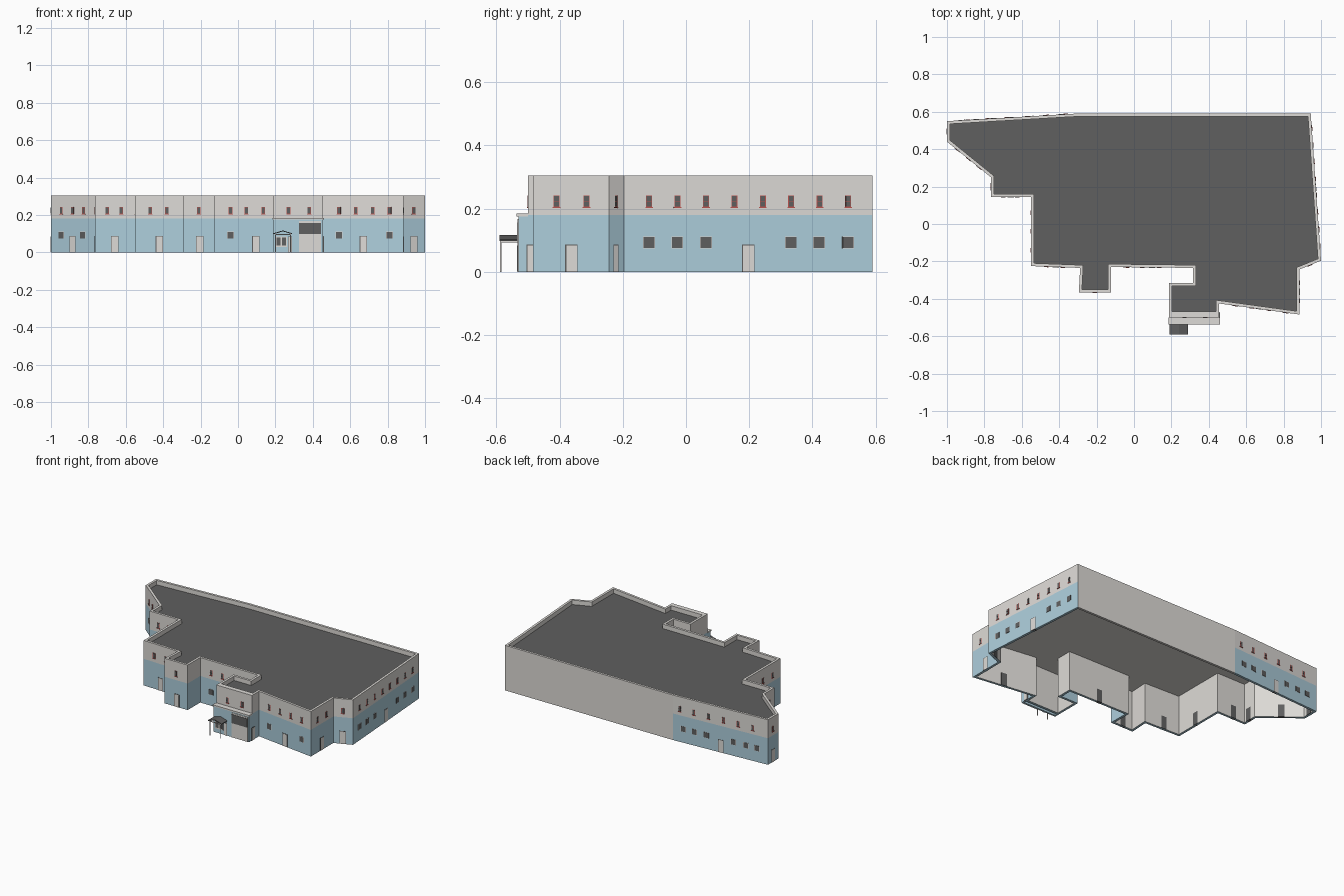
import bpy, bmesh
from mathutils import Vector, Matrix

cube = bpy.data.objects.get("Cube")
if cube:
    bpy.data.objects.remove(cube, do_unlink=True)


def material(name, color):
    m = bpy.data.materials.new(name)
    m.use_nodes = True
    m.diffuse_color = (*color, 1)
    m.node_tree.nodes["Principled BSDF"].inputs["Base Color"].default_value = (*color, 1)
    return m


BEIGE = material("beige render", (0.73, 0.71, 0.68))
BLUE = material("pale blue render", (0.42, 0.62, 0.72))
DARK = material("dark grey", (0.115, 0.115, 0.115))
RED = material("red frame", (0.50, 0.09, 0.08))

TOP, BAND, ROOF, THICK = 0.305, 0.18, 0.275, 0.016


def make_object(name, bm, mats):
    mesh = bpy.data.meshes.new(name)
    bm.to_mesh(mesh)
    bm.free()
    for m in mats:
        mesh.materials.append(m)
    ob = bpy.data.objects.new(name, mesh)
    bpy.context.collection.objects.link(ob)
    return ob


def add_box(bm, lo, hi, frame=Matrix(), index=0):
    """Box between two corners, in the space of a wall frame."""
    lo, hi = Vector(lo), Vector(hi)
    m = frame @ Matrix.Translation((lo + hi) / 2) @ Matrix.Diagonal((*(hi - lo), 1))
    for v in bmesh.ops.create_cube(bm, size=1, matrix=m)["verts"]:
        for f in v.link_faces:
            f.material_index = index


def box_object(name, lo, hi, mat):
    bm = bmesh.new()
    add_box(bm, lo, hi)
    return make_object(name, bm, [mat])


# Building outline, clockwise from the back corner
OUTLINE = [Vector(p) for p in (
    (-1, .55), (-.315, .59), (.945, .59), (1, -.196), (.885, -.243), (.885, -.484),
    (.455, -.425), (.455, -.5), (.187, -.5), (.187, -.315), (.315, -.315),
    (.315, -.235), (-.122, -.23), (-.122, -.365), (-.295, -.365), (-.288, -.235),
    (-.55, -.225), (-.55, .145), (-.765, .145), (-.765, .25), (-1, .44))]
(BACK_ANGLED, BACK, EAST, EAST_CUT, SIDE, FRONT_EAST, _, ENTRANCE) = range(8)
(FRONT_MID, BUMP, FRONT_WEST, WEST, STEP_FRONT, STEP_SIDE, DIAGONAL, WEST_END) = (
    11, 13, 15, 16, 17, 18, 19, 20)
COUNT = len(OUTLINE)


def wall_ends(i):
    return OUTLINE[i], OUTLINE[(i + 1) % COUNT]


def outward(i):
    a, b = wall_ends(i)
    d = (b - a).normalized()
    return Vector((-d.y, d.x))


def inset_point(i):
    n1, n2 = outward(i - 1 if i else COUNT - 1), outward(i)
    return OUTLINE[i] - (n1 + n2) * THICK / (1 + n1.dot(n2))


# Outer walls with parapet: profile swept round the outline
inner = [inset_point(i) for i in range(COUNT)]
bm = bmesh.new()
profile = [(OUTLINE, 0), (OUTLINE, BAND), (OUTLINE, TOP), (inner, TOP), (inner, 0)]
rings = [[bm.verts.new((p.x, p.y, z)) for p in loop] for loop, z in profile]
for r in range(len(rings)):
    low, high = rings[r], rings[(r + 1) % len(rings)]
    for i in range(COUNT):
        j = (i + 1) % COUNT
        face = bm.faces.new((low[i], low[j], high[j], high[i]))
        face.material_index = 1 if r in (0, 4) and i != BACK else 0
bmesh.ops.recalc_face_normals(bm, faces=bm.faces)
make_object("outer_walls", bm, [BEIGE, BLUE])


def deck(name, z, points, mat):
    """Flat concave sheet filling the inside of the walls."""
    bm = bmesh.new()
    face = bm.faces.new([bm.verts.new((p.x, p.y, z)) for p in points])
    face.normal_update()
    bmesh.ops.triangulate(bm, faces=[face])
    make_object(name, bm, [mat])


# Dark roof covering above a pale ceiling
deck("flat_roof", ROOF, inner[::-1], DARK)
deck("ceiling", ROOF - .005, inner, BEIGE)


def wall_frame(i, value):
    """Frame on a wall at an x (or y, for walls along y): x along, y out, z up."""
    a, b = wall_ends(i)
    k = 0 if abs(b.x - a.x) > abs(b.y - a.y) else 1
    p = a.lerp(b, (value - a[k]) / (b[k] - a[k]))
    n = outward(i)
    return Matrix(((n.y, n.x, 0, p.x), (-n.x, n.y, 0, p.y), (0, 0, 1, 0), (0, 0, 0, 1)))


def upper_window(bm, frame):
    add_box(bm, (-.0095, -.002, .205), (.0095, .001, .242), frame, 0)
    add_box(bm, (-.012, -.002, .202), (.012, .003, .206), frame, 0)
    for z in (.2075, .225):
        add_box(bm, (-.0075, 0, z), (.0075, .002, z + .0155), frame, 1)


def lower_window(bm, frame):
    add_box(bm, (-.0185, -.002, .0735), (.0185, .001, .1115), frame, 2)
    add_box(bm, (-.017, 0, .075), (.017, .002, .11), frame, 1)


def door(bm, frame):
    add_box(bm, (-.02, -THICK - .002, 0), (.02, .001, .087), frame, 1)
    add_box(bm, (-.0175, 0, .001), (.016, .002, .0835), frame, 2)


# Openings per wall: upper windows, lower windows, doors
OPENINGS = {
    BACK_ANGLED: ((-.365, -.465, -.57, -.68, -.785, -.89),
                  (-.39, -.47, -.555, -.75, -.84, -.92), (-.66,)),
    EAST: ([-.117 + .09 * k for k in range(8)],
           (-.117, -.028, .063, .332, .421, .513), (.197,)),
    EAST_CUT: ((.94,), (), (.94,)),
    SIDE: ((-.41, -.315), (), (-.363,)),
    FRONT_EAST: ((.54, .63, .72, .81), (.54, .81), (.67,)),
    ENTRANCE: ((.27, .38), (), ()),
    FRONT_MID: ((-.04, .045, .135), (-.04,), (.095,)),
    BUMP: ((-.21,), (), (-.205,)),
    FRONT_WEST: ((-.47, -.38), (), (-.42,)),
    WEST: ((-.14, -.04, .06), (), (-.05,)),
    STEP_FRONT: ((-.70, -.625), (), (-.66,)),
    STEP_SIDE: ((.2,), (), (.2,)),
    DIAGONAL: ((-.945, -.885, -.825), (-.945, -.83), (-.885,)),
    WEST_END: ((.495,), (), (.495,)),
}
for column, (name, build) in enumerate((("upper_windows", upper_window),
                                        ("lower_windows", lower_window),
                                        ("doors", door))):
    bm = bmesh.new()
    for wall, groups in OPENINGS.items():
        for value in groups[column]:
            build(bm, wall_frame(wall, value))
    make_object(name, bm, [RED, DARK, BEIGE])

# Entrance block with its flat ledge and thicker parapet
FACE = -.53
bm = bmesh.new()
add_box(bm, (.187, FACE, 0), (.455, FACE + .012, BAND))
for x in (.187, .443):
    add_box(bm, (x, FACE + .012, 0), (x + .012, -.5, BAND))
make_object("entrance_block", bm, [BLUE])
box_object("entrance_ledge", (.185, FACE - .006, .175), (.459, -.5, .184), BEIGE)
box_object("entrance_parapet", (.19, -.499, ROOF - .003), (.452, -.468, TOP), BEIGE)

# Loading door with dark upper panel
box_object("loading_door", (.325, FACE - .003, 0), (.445, FACE + .001, .167), BEIGE)
box_object("loading_door_panel", (.327, FACE - .005, .097), (.443, FACE, .157), DARK)

# Glazed front door under the canopy
bm = bmesh.new()
add_box(bm, (.2, FACE - .003, .028), (.262, FACE, .086), index=0)
for x in (.206, .234):
    add_box(bm, (x, FACE - .005, .036), (x + .022, FACE, .078), index=1)
add_box(bm, (.268, FACE - .003, 0), (.29, FACE, .086), index=1)
add_box(bm, (.271, FACE - .005, .001), (.287, FACE, .083), index=0)
make_object("glazed_entrance", bm, [BEIGE, DARK])

# Side door of the entrance block
box_object("entrance_side_frame", (.454, -.505, 0), (.457, -.47, .087), DARK)
box_object("entrance_side_door", (.454, -.502, .001), (.459, -.473, .084), BEIGE)

# Gabled canopy on thin posts
bm = bmesh.new()
gable = ((.19, .097), (.24, .112), (.29, .097), (.29, .102), (.24, .117), (.19, .102))
ends = [[bm.verts.new((x, y, z)) for x, z in gable] for y in (-.59, FACE)]
for i in range(6):
    j = (i + 1) % 6
    bm.faces.new((ends[0][i], ends[0][j], ends[1][j], ends[1][i]))
for end in ends:
    for quad in ((0, 1, 4, 5), (1, 2, 3, 4)):
        bm.faces.new([end[k] for k in quad])
bmesh.ops.recalc_face_normals(bm, faces=bm.faces)
make_object("canopy_roof", bm, [DARK])
bm = bmesh.new()
for x in (.198, .279):
    add_box(bm, (x, -.588, 0), (x + .004, -.584, .1))
    add_box(bm, (x, -.588, .093), (x + .004, FACE, .098))
add_box(bm, (.198, -.588, .093), (.283, -.584, .098))
make_object("canopy_posts", bm, [BEIGE])
